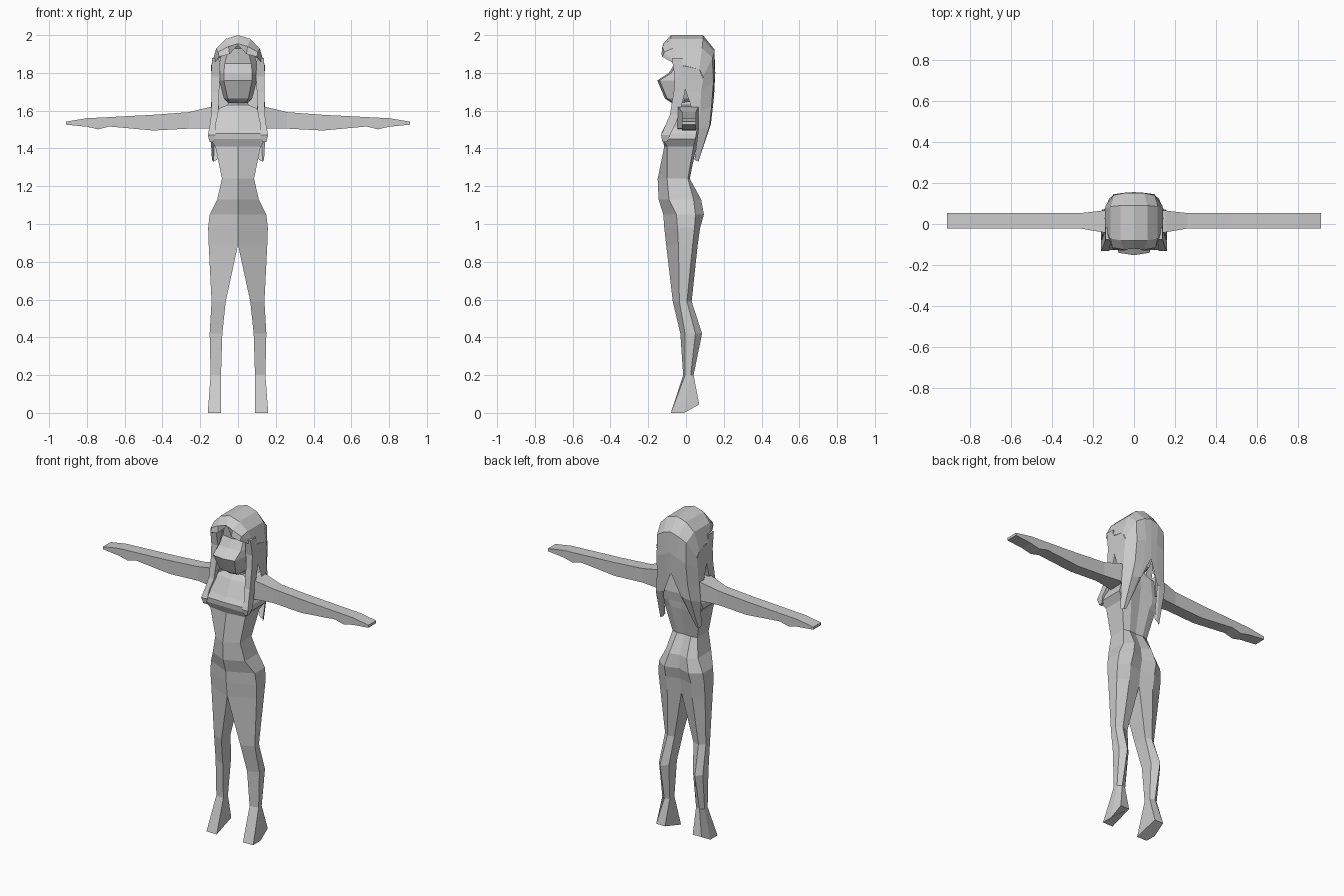
import bpy, bmesh


def half_loft(name, rings, closed=True, caps=(False, False)):
    """Skin a list of point rings on the +x side, then mirror across x = 0."""
    bm = bmesh.new()
    rows = [[bm.verts.new(p) for p in r] for r in rings]
    n = len(rows[0])
    for a, b in zip(rows, rows[1:]):
        for i in range(n if closed else n - 1):
            j = (i + 1) % n
            quad = [a[i], a[j], b[j], b[i]]
            if all(abs(v.co.x) < 1e-5 for v in quad):
                continue            # no wall on the mirror plane
            bm.faces.new(quad)
    for row, cap in ((rows[0], caps[0]), (rows[-1], caps[1])):
        if cap:
            bm.faces.new(row)
    bmesh.ops.remove_doubles(bm, verts=bm.verts, dist=1e-5)
    bmesh.ops.recalc_face_normals(bm, faces=bm.faces)
    me = bpy.data.meshes.new(name)
    bm.to_mesh(me)
    bm.free()
    ob = bpy.data.objects.new(name, me)
    bpy.context.collection.objects.link(ob)
    mod = ob.modifiers.new("mirror", 'MIRROR')
    mod.use_clip = True
    return ob


def body_ring(z, xin, xout, yf, y1, y2, yb, yc):
    xb = xin + 0.55 * (xout - xin)
    return [(xin, yf, z), (xout, y1, z), (xout, y2, z), (xb, yb, z), (xin, yc, z)]


def box_ring(x0, x1, y0, y1, z):
    return [(x0, y0, z), (x1, y0, z), (x1, y1, z), (x0, y1, z)]


# Torso and legs: one five-point section from neck to foot
torso = [
    (1.70, 0, .045, -.05, -.03, .03, .05, .05),
    (1.63, 0, .055, -.05, -.03, .03, .05, .05),
    (1.60, 0, .13, -.07, -.05, .05, .06, .055),
    (1.51, 0, .13, -.115, -.10, .06, .07, .06),
    (1.48, 0, .145, -.13, -.125, .055, .065, .055),
    (1.45, 0, .150, -.125, -.125, .05, .06, .05),
    (1.41, 0, .12, -.115, -.10, .04, .055, .045),
    (1.24, 0, .085, -.15, -.10, .01, .02, .015),
    (1.13, 0, .11, -.145, -.09, .04, .08, .06),
    (1.05, 0, .15, -.12, -.05, .05, .095, .07),
    (0.98, 0, .158, -.115, -.045, .045, .075, .055),
]
legs = [
    (0.89, 0, .155, -.105, -.04, .035, .062, .045),
    (0.59, .065, .14, -.07, -.035, .005, .03, .02),
    (0.42, .083, .15, -.03, -.005, .05, .085, .05),
    (0.20, .09, .145, -.015, -.005, .025, .04, .03),
]
foot = [(.09, -.08, 0), (.16, -.08, 0), (.16, -.01, 0), (.155, .07, .045), (.095, .07, .045)]
half_loft("body", [body_ring(*r) for r in torso + legs] + [foot], caps=(False, True))

# Arms: box section along x, (x, y front, y back, z bottom, z top)
arm = [
    (.10, -.05, .07, 1.50, 1.625),
    (.155, -.04, .065, 1.505, 1.618),
    (.26, -.022, .053, 1.505, 1.592),
    (.45, -.022, .053, 1.495, 1.578),
    (.68, -.022, .053, 1.516, 1.566),
    (.74, -.022, .053, 1.501, 1.563),
    (.80, -.022, .053, 1.515, 1.560),
    (.91, -.022, .053, 1.526, 1.542),
]
half_loft("arms", [[(x, a, b), (x, c, b), (x, c, t), (x, a, t)]
                   for x, a, c, b, t in arm], caps=(True, True))

# Head: (z, front half width, front y, temple half width, back y)
head = [
    (1.64, .045, -.075, .05, .03),
    (1.665, .055, -.112, .075, .07),
    (1.76, .075, -.152, .10, .10),
    (1.80, .075, -.09, .105, .10),
    (1.85, .07, -.06, .10, .10),
    (1.93, .05, -.07, .08, .08),
]
half_loft("head", [[(0, yf, z), (w, yf + .012, z), (wt, -.01, z), (wt * .7, yb, z), (0, yb, z)]
                   for z, w, yf, wt, yb in head], caps=(True, True))

# Hair cap: arched strips from fringe over the crown and down the back
hair = [
    [(0, -.105, 1.945), (.045, -.13, 1.90), (.10, -.125, 1.885), (.138, -.035, 1.835)],
    [(0, -.12, 1.955), (.05, -.125, 1.94), (.105, -.115, 1.91), (.14, -.03, 1.84)],
    [(0, -.08, 2.0), (.065, -.08, 1.98), (.115, -.07, 1.93), (.142, -.02, 1.84)],
    [(0, .09, 2.0), (.065, .09, 1.98), (.115, .085, 1.93), (.142, .07, 1.82)],
    [(0, .15, 1.925), (.05, .15, 1.91), (.10, .14, 1.88), (.138, .09, 1.78)],
    [(0, .155, 1.80), (.04, .153, 1.78), (.10, .145, 1.75), (.138, .08, 1.70)],
    [(0, .148, 1.67), (.045, .143, 1.65), (.105, .135, 1.62), (.14, .075, 1.60)],
    [(.06, .132, 1.53), (.075, .132, 1.53), (.12, .125, 1.52), (.147, .065, 1.50)],
    [(.10, .06, 1.36), (.112, .065, 1.34), (.13, .065, 1.33), (.138, .045, 1.34)],
]
half_loft("hair_cap", hair, closed=False)

# Side curtain in front of the back hair, leaving the arm opening
side = [
    [(.142, -.03, 1.84), (.142, .07, 1.82)],
    [(.141, -.02, 1.76), (.138, .09, 1.77)],
    [(.140, .00, 1.70), (.138, .08, 1.70)],
    [(.143, .035, 1.60), (.140, .075, 1.60)],
    [(.148, .055, 1.50), (.147, .065, 1.50)],
]
half_loft("hair_side", side, closed=False)

# Front locks: (x inner, x outer, y front, y back, z)
lock = [
    (.10, .138, -.075, -.02, 1.88),
    (.095, .141, -.06, -.01, 1.78),
    (.10, .140, -.065, -.005, 1.70),
    (.105, .142, -.085, -.035, 1.58),
    (.12, .150, -.11, -.06, 1.52),
    (.12, .160, -.132, -.085, 1.47),
    (.13, .150, -.125, -.10, 1.435),
]
half_loft("front_locks", [box_ring(*r) for r in lock], caps=(True, True))
